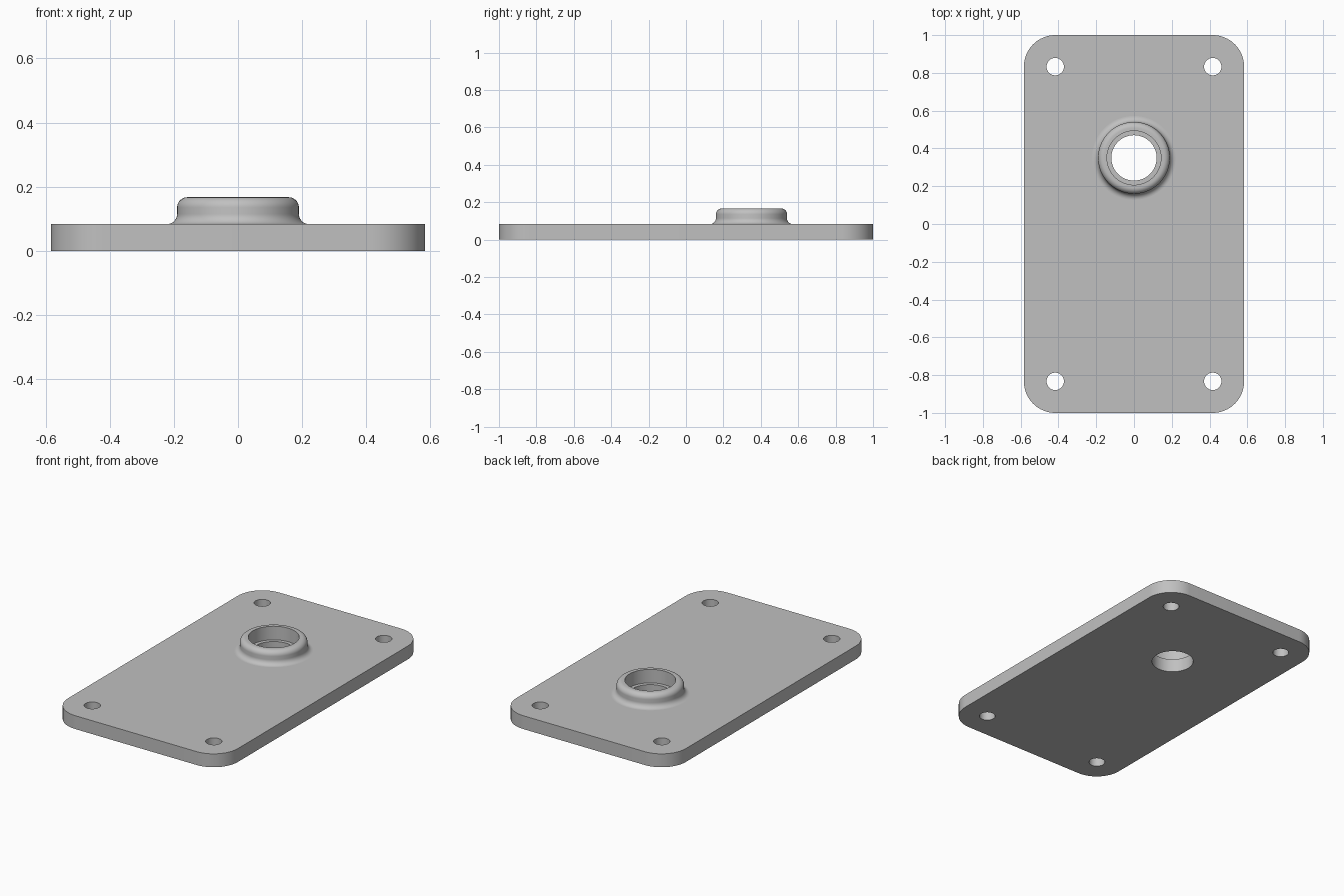
import bpy
import bmesh
from math import cos, sin, pi, radians

cube = bpy.data.objects.get("Cube")
if cube:
    bpy.data.objects.remove(cube, do_unlink=True)

HALF_X, HALF_Y, THICK, CORNER = 0.583, 1.0, 0.083, 0.167
HOLE_X, HOLE_Y, HOLE_R = 0.417, 0.833, 0.046
BOSS_Y, BOSS_R, BOSS_TOP = 0.35, 0.19, 0.167
BORE_R, COUNTERBORE_R, FILLET = 0.12, 0.143, 0.032
SEGS = 96

bm = bmesh.new()


def arc(cx, cy, r, start, end, steps):
    """Points on an arc, angles in degrees."""
    angles = [radians(start + (end - start) * i / steps) for i in range(steps + 1)]
    return [(cx + r * cos(a), cy + r * sin(a)) for a in angles]


def circle(cx, cy, r, segs):
    return arc(cx, cy, r, 0, 360, segs)[:-1]


def ring(points, z):
    """Closed loop of vertices and edges at one height."""
    verts = [bm.verts.new((x, y, z)) for x, y in points]
    for a, b in zip(verts, verts[1:] + verts[:1]):
        bm.edges.new((a, b))
    return verts


def wall(lower, upper):
    """Quads between two matching loops."""
    n = len(lower)
    for i in range(n):
        j = (i + 1) % n
        bm.faces.new((lower[i], lower[j], upper[j], upper[i]))


def cap(loops, normal):
    """Flat face bounded by an outer loop and holes."""
    edges = [bm.edges.get((a, b)) for loop in loops
             for a, b in zip(loop, loop[1:] + loop[:1])]
    bmesh.ops.triangle_fill(bm, edges=edges, use_beauty=True, normal=normal)
    for edge in edges:
        edge.smooth = False


# Rounded plate outline and four mounting holes
outline = []
for quarter, (sx, sy) in enumerate([(1, 1), (-1, 1), (-1, -1), (1, -1)]):
    outline += arc(sx * (HALF_X - CORNER), sy * (HALF_Y - CORNER), CORNER,
                   90 * quarter, 90 * quarter + 90, 20)
outlines = [outline] + [circle(sx * HOLE_X, sy * HOLE_Y, HOLE_R, 40)
                        for sx in (-1, 1) for sy in (-1, 1)]
bottom_loops = [ring(points, 0) for points in outlines]
top_loops = [ring(points, THICK) for points in outlines]

# Boss profile (radius, height): base fillet, rounded rim, counterbore, bore
profile = arc(BOSS_R + FILLET, THICK + FILLET, FILLET, 270, 180, 10)
profile += arc(BOSS_R - FILLET, BOSS_TOP - FILLET, FILLET, 0, 90, 10)
profile += [(COUNTERBORE_R, BOSS_TOP), (COUNTERBORE_R, THICK),
            (BORE_R, THICK), (BORE_R, 0)]
boss_loops = [ring(circle(0, BOSS_Y, r, SEGS), z) for r, z in profile]

# Flat top and bottom, then the connecting walls
cap(top_loops + [boss_loops[0]], (0, 0, 1))
cap(bottom_loops + [boss_loops[-1]], (0, 0, -1))
for lower, upper in zip(bottom_loops, top_loops):
    wall(lower, upper)
for lower, upper in zip(boss_loops, boss_loops[1:]):
    wall(lower, upper)
bmesh.ops.recalc_face_normals(bm, faces=bm.faces[:])

mesh = bpy.data.meshes.new("flange_plate")
bm.to_mesh(mesh)
bm.free()
plate = bpy.data.objects.new("flange_plate", mesh)
bpy.context.collection.objects.link(plate)

# Plain grey metal
grey = bpy.data.materials.new("plain_grey")
grey.use_nodes = True
grey.diffuse_color = (0.53, 0.53, 0.53, 1)
grey.node_tree.nodes["Principled BSDF"].inputs["Base Color"].default_value = grey.diffuse_color
mesh.materials.append(grey)

bpy.ops.object.select_all(action='DESELECT')
plate.select_set(True)
bpy.context.view_layer.objects.active = plate
bpy.ops.object.shade_smooth_by_angle(angle=radians(30))
